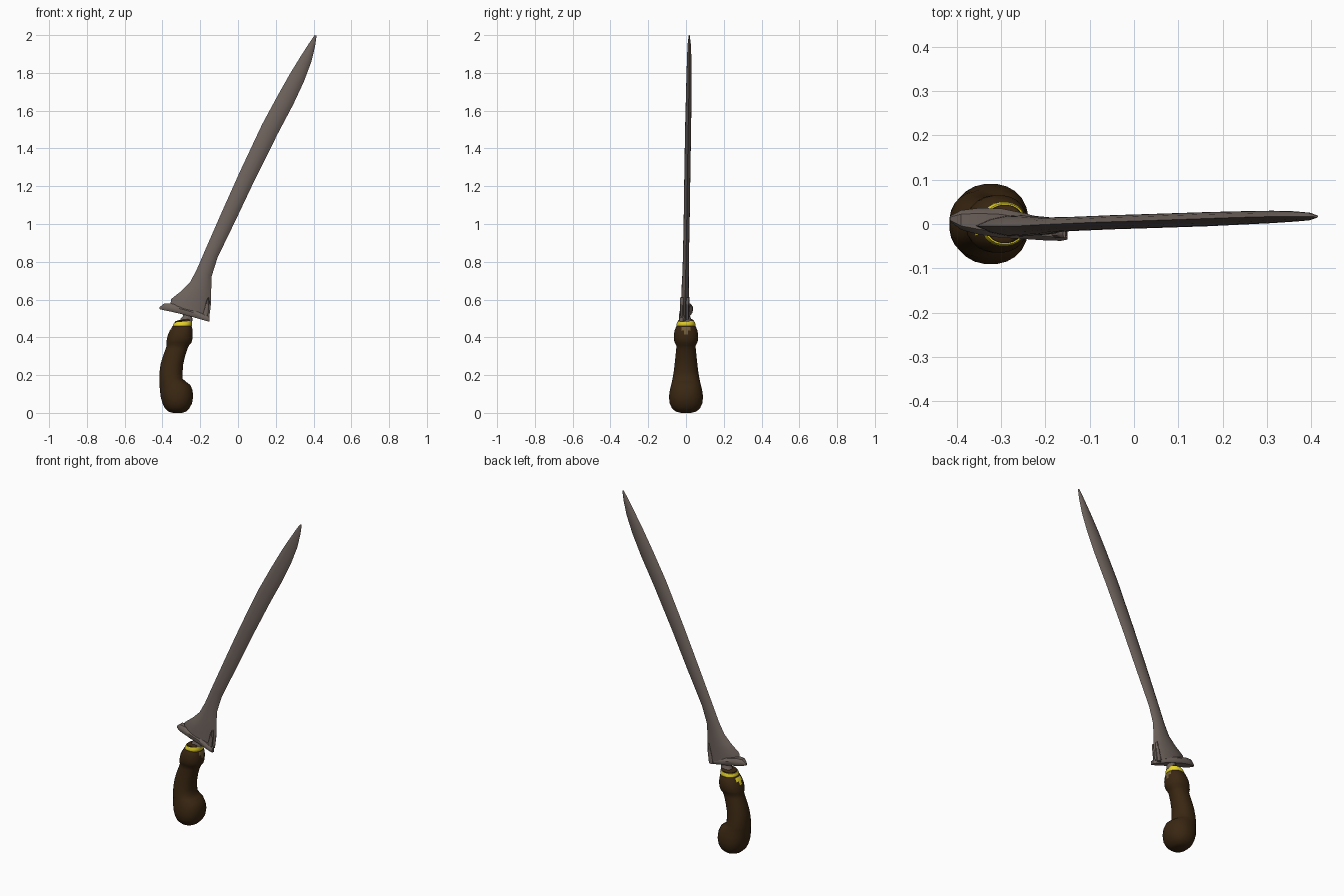
import bpy, bmesh, math
from mathutils import Vector


def material(name, rgb):
    m = bpy.data.materials.new(name)
    m.diffuse_color = (*rgb, 1)
    return m


STEEL = material("aged steel", (0.155, 0.123, 0.107))
WOOD = material("dark wood", (0.042, 0.020, 0.006))
GOLD = material("yellow gold", (0.80, 0.66, 0.025))
TAN = material("dull brass", (0.17, 0.11, 0.04))


def loft(name, rings, mats, angle=40, rule=None):
    """Skin closed rings of equal point count, cap both ends."""
    bm = bmesh.new()
    vr = [[bm.verts.new(p) for p in r] for r in rings]
    n = len(vr[0])
    for a, b in zip(vr, vr[1:]):
        for i in range(n):
            j = (i + 1) % n
            bm.faces.new((a[i], a[j], b[j], b[i]))
    bm.faces.new(vr[0])
    bm.faces.new(vr[-1])
    bmesh.ops.recalc_face_normals(bm, faces=bm.faces)
    if rule:
        for f in bm.faces:
            f.material_index = rule(f.calc_center_median(), f.normal)
    me = bpy.data.meshes.new(name)
    bm.to_mesh(me)
    bm.free()
    for m in mats:
        me.materials.append(m)
    me.shade_smooth()
    me.set_sharp_from_angle(angle=math.radians(angle))
    ob = bpy.data.objects.new(name, me)
    bpy.context.collection.objects.link(ob)
    return ob


def oval(z, xl, xr, hy, tilt=0.0, n=24, power=0.9, cy=0.0):
    """Horizontal rounded ring; tilt raises its right side."""
    cx, hx = (xl + xr) / 2, (xr - xl) / 2
    pts = []
    for i in range(n):
        t = 2 * math.pi * (i + 0.5) / n
        c, s = math.cos(t), math.sin(t)
        c = math.copysign(abs(c) ** power, c)
        s = math.copysign(abs(s) ** power, s)
        pts.append((cx + hx * c, cy + hy * s, z + tilt * c))
    return pts


def lens(left, right, cy, h, n=6):
    """Pointed oval across the blade from back edge to front edge."""
    ts = [-1 + 2 * i / n for i in range(n + 1)]
    prof = [(t, 1 - abs(t) ** 2.5) for t in ts]
    prof += [(t, -(1 - abs(t) ** 2.5)) for t in reversed(ts[1:-1])]
    mid, half = (Vector(left) + Vector(right)) / 2, (Vector(right) - Vector(left)) / 2
    out = []
    for t, k in prof:
        p = mid + half * t
        out.append((p.x, cy + h * k, p.y))
    return out


# Blade: left edge xz, right edge xz, centre y, half thickness
blade = [
    ((-0.357, 0.575), (-0.153, 0.500), -0.004, 0.024),
    ((-0.355, 0.602), (-0.147, 0.545), -0.004, 0.023),
    ((-0.300, 0.645), (-0.142, 0.590), -0.004, 0.021),
    ((-0.255, 0.690), (-0.142, 0.650), -0.004, 0.019),
    ((-0.220, 0.755), (-0.139, 0.725), -0.002, 0.017),
    ((-0.177, 0.855), (-0.108, 0.823), 0.000, 0.016),
    ((-0.085, 1.065), (-0.010, 1.025), 0.004, 0.016),
    ((0.010, 1.277), (0.087, 1.230), 0.007, 0.016),
    ((0.127, 1.526), (0.210, 1.477), 0.011, 0.016),
    ((0.210, 1.680), (0.291, 1.630), 0.014, 0.015),
    ((0.275, 1.795), (0.348, 1.752), 0.016, 0.014),
    ((0.327, 1.880), (0.387, 1.855), 0.017, 0.012),
    ((0.375, 1.955), (0.408, 1.940), 0.017, 0.009),
    ((0.406, 2.000), (0.416, 1.996), 0.017, 0.003),
]
loft("blade", [lens(*s) for s in blade], [STEEL], 50)


# Guard: slanted bar swept along x (x, bottom z, top z, centre y, half width)
def bar(x, zb, zt, cy, hy):
    c = (zb + zt) / 2
    b = (zt - zb) / 2
    return [(x, cy + hy * u, c + b * v) for u, v in
            ((-0.8, -1), (0.8, -1), (1, -0.6), (1, 0.3), (0.6, 1), (-0.6, 1), (-1, 0.3), (-1, -0.6))]


guard = [
    (-0.415, 0.549, 0.560, 0.012, 0.006),
    (-0.390, 0.543, 0.580, 0.009, 0.022),
    (-0.350, 0.535, 0.578, 0.006, 0.030),
    (-0.300, 0.523, 0.564, 0.002, 0.033),
    (-0.245, 0.509, 0.548, -0.005, 0.029),
    (-0.200, 0.496, 0.530, -0.013, 0.024),
    (-0.165, 0.486, 0.515, -0.020, 0.018),
    (-0.150, 0.482, 0.505, -0.025, 0.010),
]
loft("guard", [bar(*s) for s in guard], [STEEL], 40)

# Raised curl on each cheek of the blade base, next to the front edge
for side, name in ((-1, "front_curl"), (1, "back_curl")):
    path = [(0.495, -0.174, 0.014), (0.52, -0.172, 0.015), (0.56, -0.164, 0.012),
            (0.59, -0.160, 0.009), (0.61, -0.157, 0.003)]
    loft(name, [oval(z, x - r, x + r, 0.010, n=8, power=1,
                     cy=-0.008 + side * 0.014) for z, x, r in path], [STEEL], 40)

# Handle: z, left x, right x, half depth
handle = [
    (0.000, -0.345, -0.295, 0.025), (0.007, -0.370, -0.275, 0.055),
    (0.025, -0.388, -0.257, 0.075), (0.050, -0.400, -0.243, 0.087),
    (0.085, -0.410, -0.237, 0.091), (0.120, -0.414, -0.240, 0.086),
    (0.148, -0.416, -0.252, 0.079), (0.165, -0.417, -0.275, 0.075),
    (0.180, -0.417, -0.292, 0.072), (0.215, -0.416, -0.293, 0.066),
    (0.255, -0.411, -0.290, 0.061), (0.300, -0.398, -0.280, 0.056),
    (0.340, -0.383, -0.267, 0.052), (0.358, -0.378, -0.258, 0.052),
    (0.372, -0.380, -0.246, 0.060), (0.390, -0.377, -0.241, 0.065),
    (0.415, -0.371, -0.239, 0.065), (0.435, -0.362, -0.240, 0.061),
    (0.455, -0.350, -0.243, 0.054), (0.468, -0.338, -0.250, 0.045),
]


def inlay(c, n):
    # small inlaid patches below the ring, one on each end of the collar
    if 0.415 < c.z < 0.457 and abs(c.y) < 0.018:
        return 2 if c.x > -0.3 else 1
    return 0


loft("handle", [oval(*s) for s in handle], [WOOD, GOLD, TAN], 50, inlay)

# Gold ring around the top of the handle
ring = [(0.450, -0.342, -0.252, 0.044), (0.456, -0.346, -0.244, 0.050),
        (0.470, -0.344, -0.243, 0.050), (0.483, -0.338, -0.245, 0.046)]
loft("gold_ring", [oval(*s, tilt=0.004) for s in ring], [GOLD], 50)

# Wooden shoulder inside the ring and the steel neck that joins the guard
shoulder = [(0.470, -0.336, -0.248, 0.044), (0.488, -0.333, -0.249, 0.043),
            (0.494, -0.318, -0.254, 0.034)]
loft("shoulder", [oval(*s, tilt=0.004) for s in shoulder], [WOOD], 50)
neck = [(0.480, -0.310, -0.242, 0.030), (0.500, -0.304, -0.241, 0.027),
        (0.512, -0.292, -0.244, 0.022), (0.535, -0.292, -0.246, 0.022)]
loft("neck", [oval(*s, n=16) for s in neck], [STEEL], 50)
